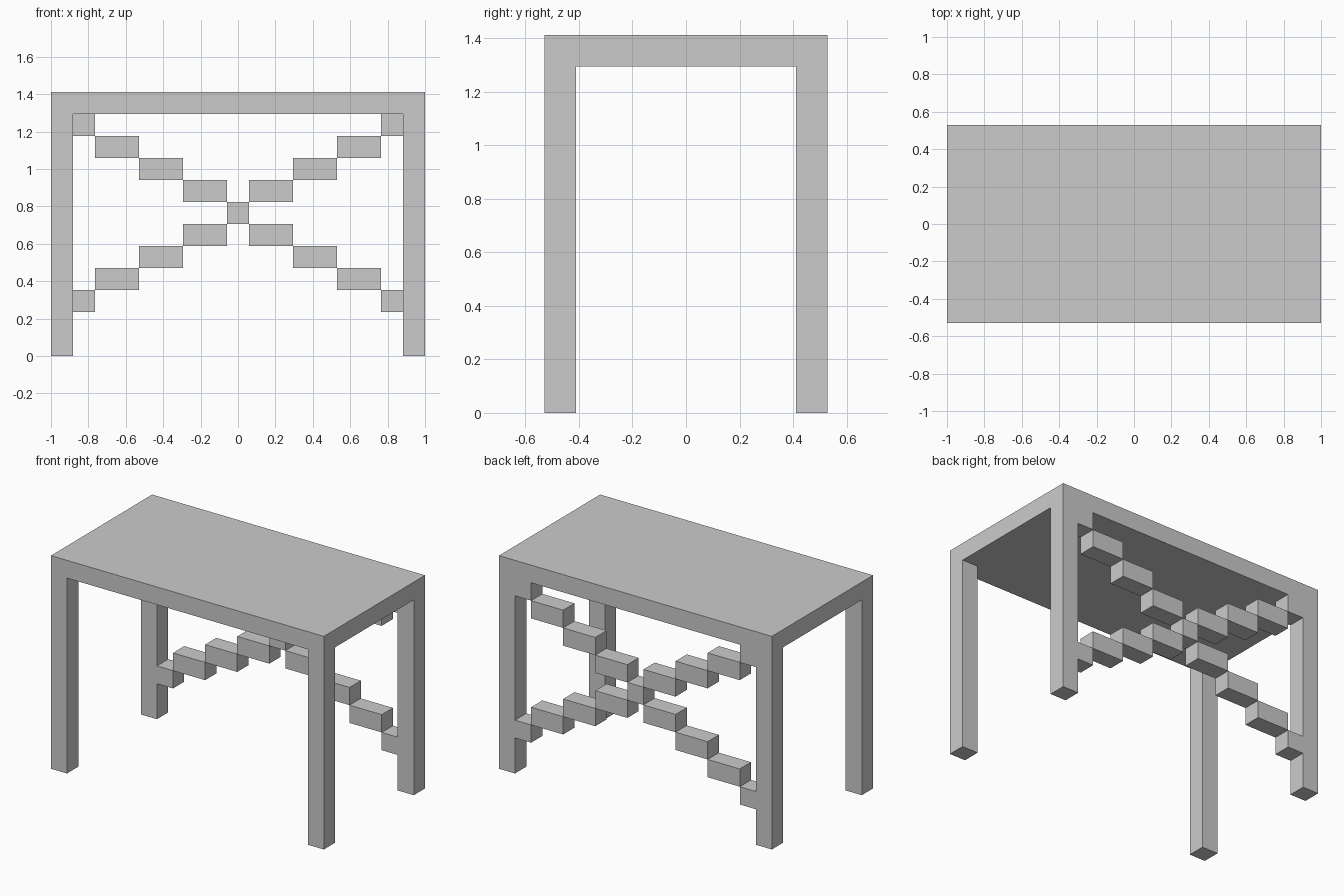
import bpy
import bmesh
from mathutils import Matrix, Vector

if "Cube" in bpy.data.objects:
    bpy.data.objects.remove(bpy.data.objects["Cube"])

U = 2 / 17              # module: everything is built on a 17 x 9 x 12 grid
W, D, H = 17, 9, 12


def finish(name, bm):
    bmesh.ops.recalc_face_normals(bm, faces=bm.faces)
    mesh = bpy.data.meshes.new(name)
    bm.to_mesh(mesh)
    bm.free()
    obj = bpy.data.objects.new(name, mesh)
    bpy.context.collection.objects.link(obj)
    return obj


def add_box(bm, lo, hi):
    lo, hi = Vector(lo) * U, Vector(hi) * U
    m = Matrix.Translation((lo + hi) / 2) @ Matrix.Diagonal((*(hi - lo), 1))
    bmesh.ops.create_cube(bm, size=1, matrix=m)


# Table frame: slab with its corners cut off as squares and extruded into legs
bm = bmesh.new()
add_box(bm, (-W / 2, -D / 2, H - 1), (W / 2, D / 2, H))
for axis, half in (((1, 0, 0), W / 2 - 1), ((0, 1, 0), D / 2 - 1)):
    for s in (-1, 1):
        bmesh.ops.bisect_plane(bm, geom=bm.verts[:] + bm.edges[:] + bm.faces[:],
                               plane_co=Vector(axis) * half * s * U, plane_no=axis)
bm.normal_update()
corners = [f for f in bm.faces if f.normal.z < -0.9
           and abs(f.calc_center_median().x) > (W / 2 - 1) * U
           and abs(f.calc_center_median().y) > (D / 2 - 1) * U]
for f in corners:
    new = bmesh.ops.extrude_discrete_faces(bm, faces=[f])["faces"]
    bmesh.ops.translate(bm, verts=new[0].verts[:], vec=(0, 0, -(H - 1) * U))
bmesh.ops.remove_doubles(bm, verts=bm.verts, dist=1e-5)
bmesh.ops.dissolve_limit(bm, angle_limit=0.01, verts=bm.verts, edges=bm.edges)
finish("table_frame", bm)

# Stepped cross brace between the back legs
y0, y1, mid = D / 2 - 1, D / 2, 6
bm = bmesh.new()
add_box(bm, (-0.5, y0, mid), (0.5, y1, mid + 1))
for step in range(1, 5):
    x0 = 0.5 + 2 * (step - 1)
    x1 = min(x0 + 2, W / 2 - 1)
    for z in (mid + step, mid - step):
        add_box(bm, (x0, y0, z), (x1, y1, z + 1))
        add_box(bm, (-x1, y0, z), (-x0, y1, z + 1))
finish("back_cross_brace", bm)
